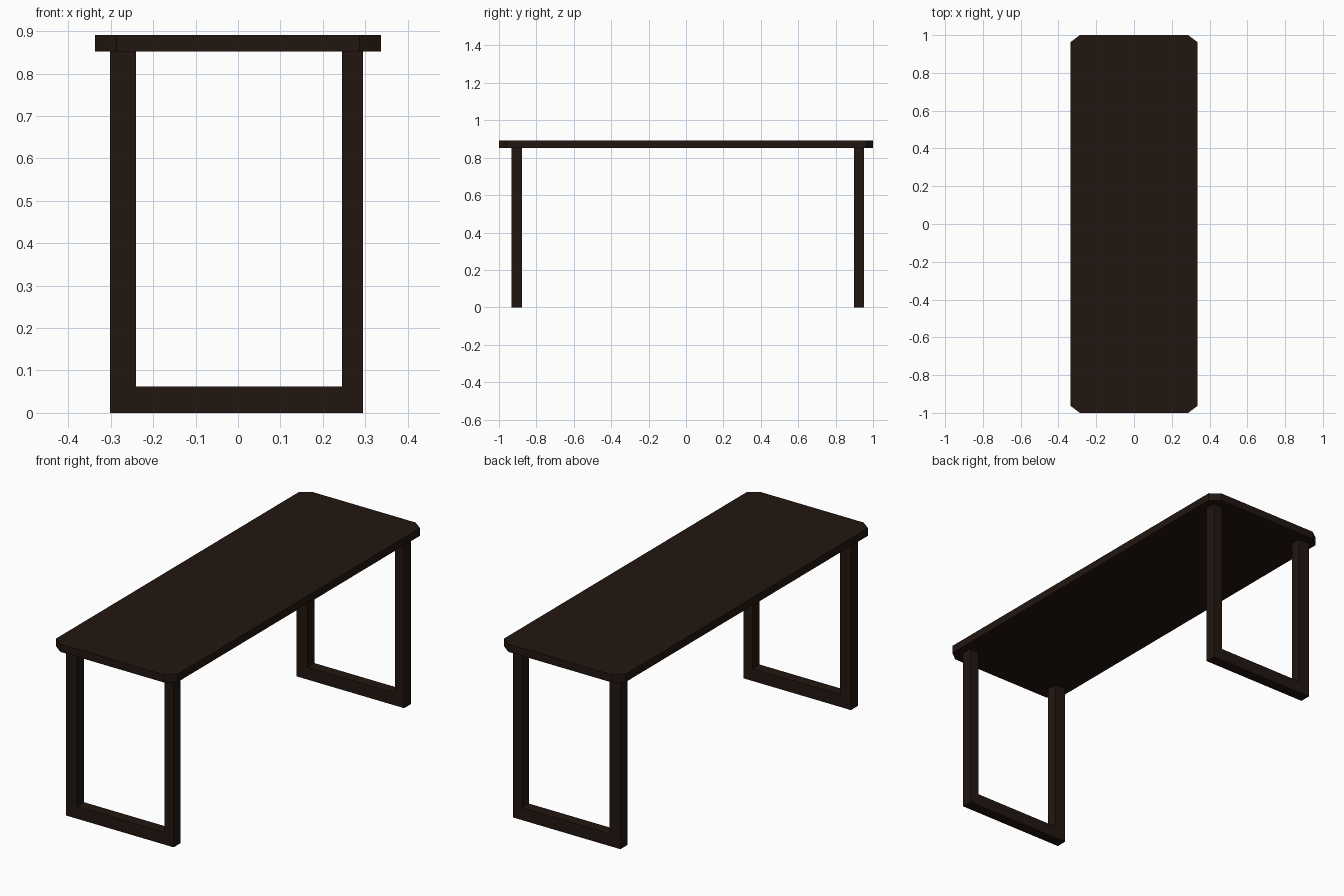
import bpy, bmesh

if "Cube" in bpy.data.objects:
    bpy.data.objects.remove(bpy.data.objects["Cube"])

wood = bpy.data.materials.new("dark_wood")
wood.diffuse_color = (0.016, 0.008, 0.005, 1)
wood.use_nodes = True
wood.node_tree.nodes["Principled BSDF"].inputs["Base Color"].default_value = wood.diffuse_color


def prism(name, profile, offset):
    """Closed solid from a flat outline swept along an offset."""
    bm = bmesh.new()
    face = bm.faces.new([bm.verts.new(p) for p in profile])
    new = bmesh.ops.extrude_face_region(bm, geom=[face])["geom"]
    bmesh.ops.translate(bm, vec=offset,
                        verts=[v for v in new if isinstance(v, bmesh.types.BMVert)])
    bmesh.ops.recalc_face_normals(bm, faces=bm.faces)
    mesh = bpy.data.meshes.new(name)
    bm.to_mesh(mesh)
    bm.free()
    mesh.materials.append(wood)
    obj = bpy.data.objects.new(name, mesh)
    bpy.context.collection.objects.link(obj)
    return obj


# Table top: long slab with clipped corners
W, L, CX, CY = 0.337, 1.0, 0.05, 0.038
Z0, Z1 = 0.852, 0.891
outline = [(-W + CX, -L), (W - CX, -L), (W, -L + CY), (W, L - CY),
           (W - CX, L), (-W + CX, L), (-W, L - CY), (-W, -L + CY)]
prism("table_top", [(x, y, Z0) for x, y in outline], (0, 0, Z1 - Z0))

# U-shaped leg frames, one near each end
u_shape = [(-0.302, 0), (0.295, 0), (0.295, Z0), (0.245, Z0),
           (0.245, 0.062), (-0.241, 0.062), (-0.241, Z0), (-0.302, Z0)]
for name, y in (("front_leg_frame", -0.932), ("back_leg_frame", 0.897)):
    prism(name, [(x, y, z) for x, z in u_shape], (0, 0.055, 0))
